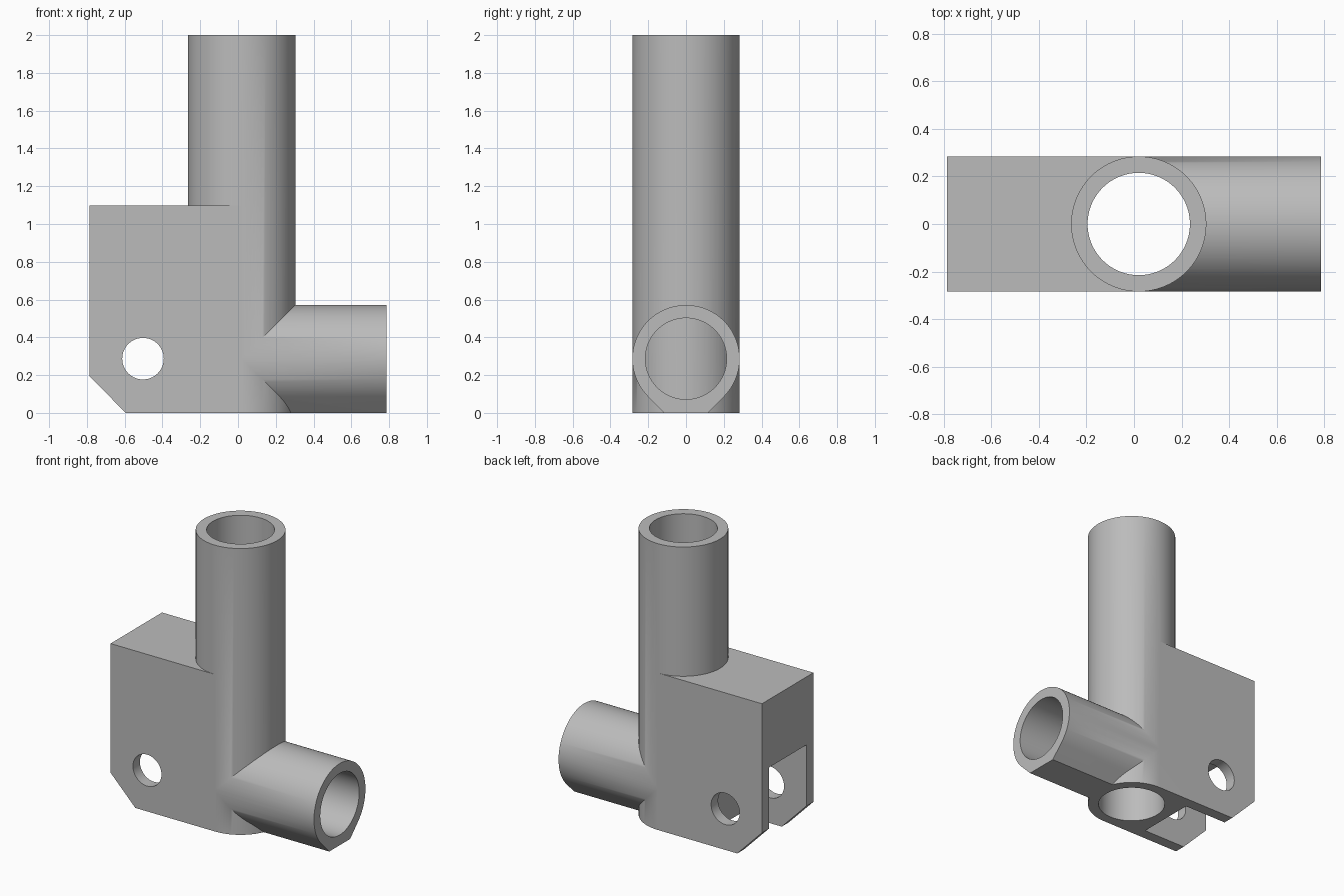
import bpy, bmesh, math
from mathutils import Vector

if "Cube" in bpy.data.objects:
    bpy.data.objects.remove(bpy.data.objects["Cube"])

R, BORE = 0.284, 0.215      # tube outer and inner radius
CX, CZ = 0.02, 0.287        # upright axis x, side socket axis z
END = 0.786                 # half length along x

grey = bpy.data.materials.new("plain grey")
grey.diffuse_color = (0.50, 0.50, 0.50, 1)
grey.use_nodes = True
grey.node_tree.nodes["Principled BSDF"].inputs["Base Color"].default_value = grey.diffuse_color


def prism(name, points, extrude):
    """Solid made by extruding a closed outline of 3D points."""
    bm = bmesh.new()
    face = bm.faces.new([bm.verts.new(p) for p in points])
    out = bmesh.ops.extrude_face_region(bm, geom=[face])
    moved = [g for g in out["geom"] if isinstance(g, bmesh.types.BMVert)]
    bmesh.ops.translate(bm, verts=moved, vec=Vector(extrude))
    bmesh.ops.recalc_face_normals(bm, faces=bm.faces)
    mesh = bpy.data.meshes.new(name)
    bm.to_mesh(mesh)
    bm.free()
    mesh.materials.append(grey)
    ob = bpy.data.objects.new(name, mesh)
    bpy.context.collection.objects.link(ob)
    return ob


def arc(r, start=0, end=360, n=96):
    count = n if end - start == 360 else n + 1
    steps = [math.radians(start + (end - start) * i / n) for i in range(count)]
    return [(r * math.cos(a), r * math.sin(a)) for a in steps]


def box(name, x0, x1, y0, y1, z0, z1):
    return prism(name, [(x0, y0, z0), (x1, y0, z0), (x1, y1, z0), (x0, y1, z0)],
                 (0, 0, z1 - z0))


def combine(target, other, operation):
    """Apply a boolean and remove the helper."""
    mod = target.modifiers.new("combine", "BOOLEAN")
    mod.operation, mod.object, mod.solver = operation, other, "EXACT"
    bpy.context.view_layer.update()
    deps = bpy.context.evaluated_depsgraph_get()
    mesh = bpy.data.meshes.new_from_object(target.evaluated_get(deps))
    target.modifiers.clear()
    target.data = mesh
    bpy.data.objects.remove(other)


# Side socket: round on top, 45 degree flanks down to a flat base
foot = R * math.sqrt(2) - CZ
outline = arc(R, -45, 225) + [(-foot, -CZ), (foot, -CZ)]
bracket = prism("tube_bracket", [(CX, y, CZ + z) for y, z in outline], (END - CX, 0, 0))
socket_bore = prism("socket_bore", [(CX - 0.1, y, CZ + z) for y, z in arc(BORE)], (1.2, 0, 0))
combine(bracket, socket_bore, "DIFFERENCE")

# Upright tube body, closing the inner end of the socket
upright = prism("upright", [(CX + x, y, 0) for x, y in arc(R)], (0, 0, 2))
combine(bracket, upright, "UNION")

# Clevis block with a chamfered lower corner
side = [(-END, 0.195), (-0.595, 0), (CX, 0), (CX, 1.097), (-END, 1.097)]
block = prism("clevis_block", [(x, -R, z) for x, z in side], (0, 2 * R, 0))
combine(bracket, block, "UNION")

# Cuts: upright bore, clevis slot and pin hole
combine(bracket, prism("upright_bore", [(CX + x, y, -0.1) for x, y in arc(BORE)],
                       (0, 0, 2.2)), "DIFFERENCE")
combine(bracket, box("slot", -1, -0.268, -0.207, 0.207, -0.1, 0.622), "DIFFERENCE")
combine(bracket, prism("pin_hole", [(-0.503 + x, -0.5, CZ + z) for x, z in arc(0.11, n=64)],
                       (0, 1, 0)), "DIFFERENCE")

# Smooth round walls, sharp edges kept
bpy.context.view_layer.objects.active = bracket
bracket.select_set(True)
bpy.ops.object.shade_smooth_by_angle(angle=math.radians(30))
